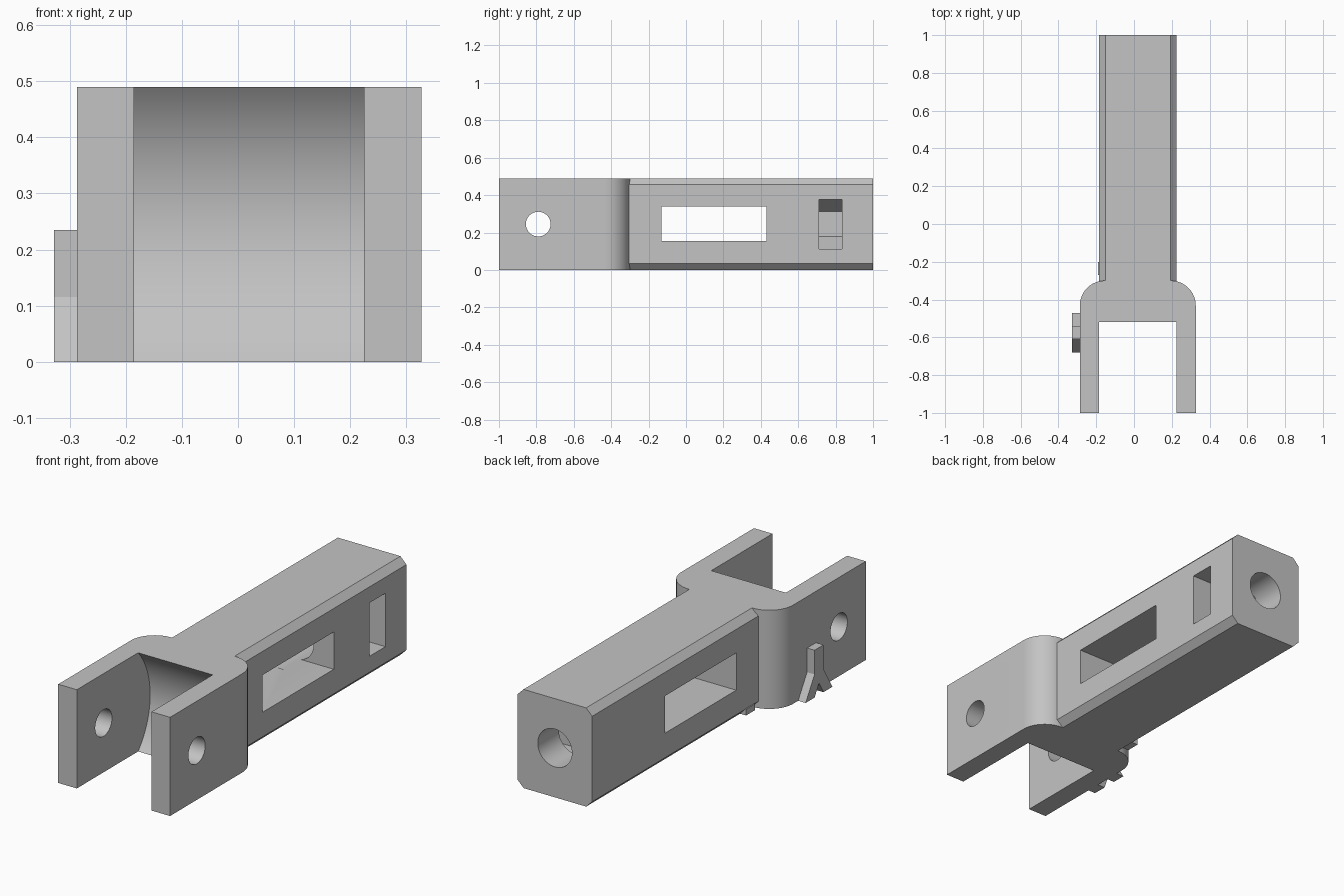
import bpy, bmesh, math
from mathutils import Vector

cube = bpy.data.objects.get("Cube")
if cube:
    bpy.data.objects.remove(cube, do_unlink=True)

grey = bpy.data.materials.new("light grey plastic")
grey.use_nodes = True
colour = (0.55, 0.55, 0.55, 1)
grey.diffuse_color = colour
grey.node_tree.nodes["Principled BSDF"].inputs["Base Color"].default_value = colour

CX, H = 0.02, 0.49          # centre line and height
MID = H / 2
HALF = 0.205                # half width of the bar
PIN_Y = -0.79               # pivot pin position


def prism(name, points, axis, start, end):
    """Extrude a closed 2D profile along x (y,z), y (x,z) or z (x,y)."""
    place = {"x": lambda a, b, t: (t, a, b),
             "y": lambda a, b, t: (a, t, b),
             "z": lambda a, b, t: (a, b, t)}[axis]
    bm = bmesh.new()
    face = bm.faces.new([bm.verts.new(place(a, b, start)) for a, b in points])
    shift = Vector(place(0, 0, end - start))
    new = bmesh.ops.extrude_face_region(bm, geom=[face])["geom"]
    bmesh.ops.translate(bm, vec=shift, verts=[v for v in new if isinstance(v, bmesh.types.BMVert)])
    bmesh.ops.recalc_face_normals(bm, faces=bm.faces)
    mesh = bpy.data.meshes.new(name)
    bm.to_mesh(mesh)
    bm.free()
    mesh.materials.append(grey)
    obj = bpy.data.objects.new(name, mesh)
    bpy.context.collection.objects.link(obj)
    return obj


def circle(a, b, r, n=64):
    return [(a + r * math.cos(math.tau * i / n), b + r * math.sin(math.tau * i / n))
            for i in range(n)]


def rect(a0, b0, a1, b1):
    return [(a0, b0), (a1, b0), (a1, b1), (a0, b1)]


def combine(target, other, operation):
    mod = target.modifiers.new(operation, "BOOLEAN")
    mod.operation, mod.object, mod.solver = operation, other, "EXACT"
    bpy.context.view_layer.objects.active = target
    bpy.ops.object.modifier_apply(modifier=mod.name)
    bpy.data.objects.remove(other, do_unlink=True)


# Chamfered bar
c = 0.033
half = [(HALF - c, 0), (HALF, c), (HALF, H - c), (HALF - c, H)]
section = [(CX + x, z) for x, z in half] + [(CX - x, z) for x, z in reversed(half)]
bracket = prism("fork_bracket", section, "y", -0.45, 1)

# Fork block with rounded shoulders
R, OUT, BACK = 0.132, 0.307, -0.30
arc = [(OUT - R + R * math.cos(t), BACK - R + R * math.sin(t))
       for t in (math.pi / 2 * i / 16 for i in range(17))]
side = [(OUT, -1)] + arc
outline = [(CX + x, y) for x, y in side] + [(CX - x, y) for x, y in reversed(side)]
combine(bracket, prism("fork_block", outline, "z", 0, H), "UNION")

# Round-ended gap between the arms, pin hole, and side window
cuts = [
    prism("arm_gap", circle(PIN_Y, MID, 0.365, 128), "x", CX - HALF, CX + HALF),
    prism("pin_hole", circle(PIN_Y, MID, 0.066), "x", -0.6, 0.6),
    prism("side_window", rect(-0.13, 0.155, 0.43, 0.34), "x", -0.6, 0.6),
    prism("rod_hole", circle(CX, MID, 0.094), "y", 0.3, 1.1),
]
# Nut pocket, open on the left side
r = 0.1325
flat = r * math.cos(math.pi / 6)
pocket = [(0.4, MID - r), (0.4, MID + r), (CX, MID + r),
          (CX - flat, MID + r / 2), (CX - flat, MID - r / 2), (CX, MID - r)]
cuts.append(prism("nut_pocket", pocket, "y", 0.71, 0.835))
for cutter in cuts:
    combine(bracket, cutter, "DIFFERENCE")

# Split rib on the outside of the right arm
wing = [(0.035, 0.235), (0.035, 0.115), (0.105, 0), (0.035, 0)]
RIB_Y = -0.575
rib = ([(RIB_Y + y, z) for y, z in wing] + [(RIB_Y, 0.058)]
       + [(RIB_Y - y, z) for y, z in reversed(wing)])
prism("split_rib", rib, "x", -0.328, -0.28)

# Small nub in the lower chamfer
prism("chamfer_nub", rect(-0.27, 0.004, -0.2, 0.035), "x", -0.19, -0.15)

# Smooth the round surfaces, keep the edges crisp
bpy.ops.object.select_all(action="DESELECT")
bracket.select_set(True)
bpy.context.view_layer.objects.active = bracket
bpy.ops.object.shade_smooth_by_angle(angle=math.radians(25))
